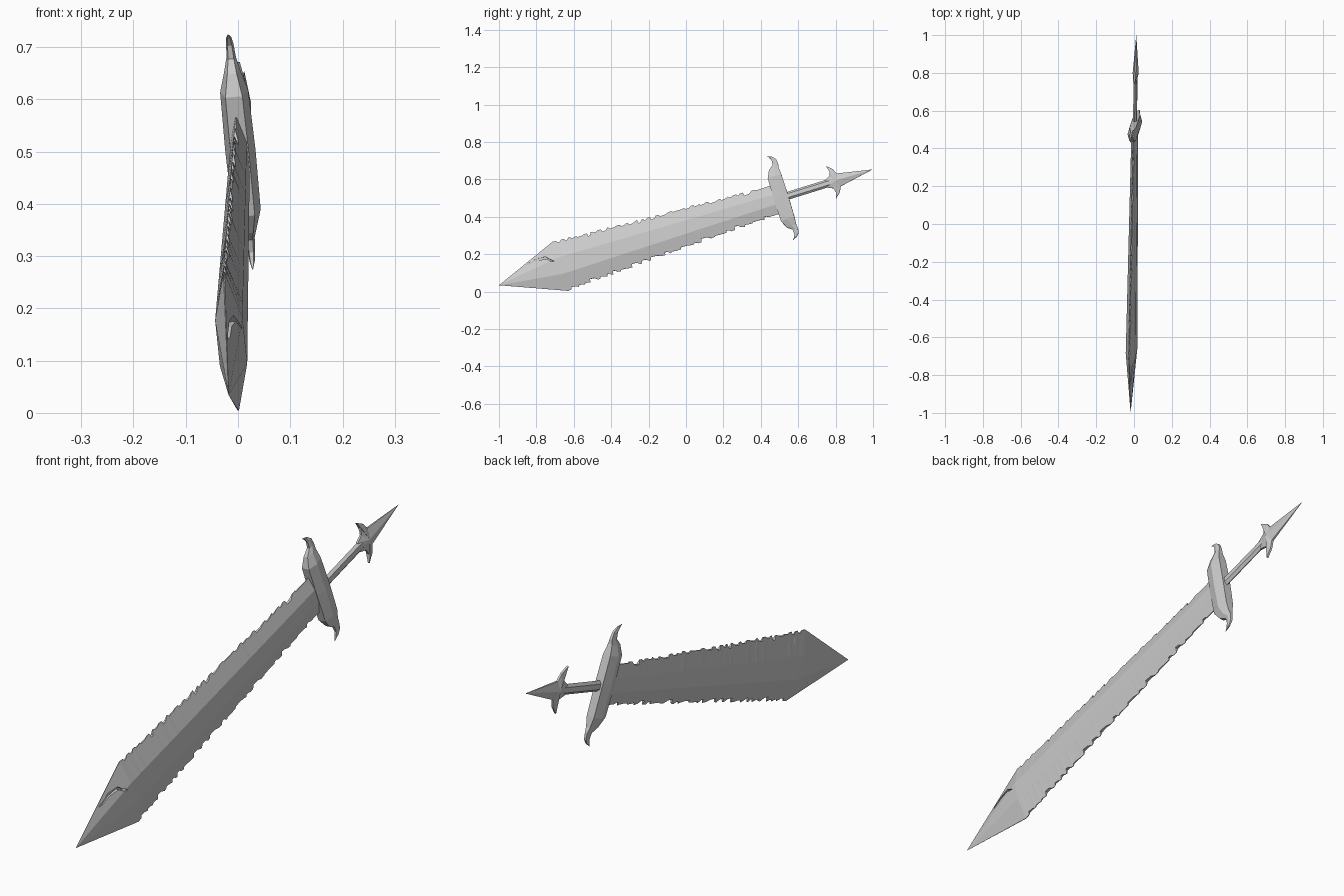
import bpy, bmesh, random
from mathutils import Matrix, Vector

if "Cube" in bpy.data.objects:
    bpy.data.objects.remove(bpy.data.objects["Cube"])

random.seed(7)

# Sword frame: u runs tip to pommel, v across the blade, w through its thickness
A = Vector((0.0143, 0.955, 0.296)).normalized()
V = Vector((-0.1, -0.296, 0.955))
V = (V - A * V.dot(A)).normalized()
W = A.cross(V)
FRAME = Matrix.Translation((-0.018, -1.0, 0.034)) @ Matrix((A, V, W)).transposed().to_4x4()


def finish(name, bm):
    bmesh.ops.remove_doubles(bm, verts=bm.verts, dist=1e-5)
    bmesh.ops.recalc_face_normals(bm, faces=bm.faces)
    bm.transform(FRAME)
    me = bpy.data.meshes.new(name)
    bm.to_mesh(me)
    bm.free()
    ob = bpy.data.objects.new(name, me)
    bpy.context.collection.objects.link(ob)
    return ob


def loft(name, sections):
    """Skin a list of equal-length closed rings and cap both ends."""
    bm = bmesh.new()
    rings = [[bm.verts.new(p) for p in s] for s in sections]
    n = len(rings[0])
    for a, b in zip(rings, rings[1:]):
        for i in range(n):
            j = (i + 1) % n
            bm.faces.new((a[i], a[j], b[j], b[i]))
    bm.faces.new(rings[0])
    bm.faces.new(rings[-1])
    return finish(name, bm)


def interp(pts, u):
    for (u0, d0), (u1, d1) in zip(pts, pts[1:]):
        if u0 <= u <= u1:
            return d0 + (d1 - d0) * (u - u0) / (u1 - u0)
    return 0.0


# Blade: hexagonal section with chipped edges
SHOULDER, END = 0.344, 1.58


def half_width(u):
    if u < SHOULDER:
        return 0.1385 * u / SHOULDER
    return 0.1385 - 0.058 * (u - SHOULDER) / (END - SHOULDER)


def chips():
    pts, u = [(0, 0), (SHOULDER, 0)], SHOULDER + 0.02
    while u < 1.48:
        d = random.uniform(0.007, 0.021)
        length = random.uniform(0.02, 0.06)
        pts += [(u, random.uniform(0, 0.004)), (u + 0.003, d), (u + length * 0.6, d * 0.85),
                (u + length, random.uniform(0, 0.006))]
        u += length + random.uniform(0.005, 0.025)
    return pts + [(END, 0)]


top, bot = chips(), chips()
sections = []
for u in sorted({p[0] for p in top + bot} | {0.0005}):
    h = max(half_width(u), 0.0002)
    r, t = h * 0.33, h * 0.19
    vt, vb = h - interp(top, u), h - interp(bot, u)
    wt, wb = (max(t * (h - e) / (h - r), h * 0.008) for e in (vt, vb))
    sections.append([(u, vt, wt), (u, r, t), (u, -r, t), (u, -vb, wb),
                     (u, -vb, -wb), (u, -r, -t), (u, r, -t), (u, vt, -wt)])
blade = loft("blade", sections)


# Battle scars: shallow grooves cut in each face near the point
def scar(path, w0, w1):
    secs = [[(u, v + g, w0), (u, v + g, w1), (u, v - g, w1), (u, v - g, w0)] for u, v, g in path]
    cutter = loft("scar_cutter", secs)
    cutter.hide_render = True
    mod = blade.modifiers.new("scar", 'BOOLEAN')
    mod.operation, mod.solver, mod.object = 'DIFFERENCE', 'EXACT', cutter
    bpy.context.view_layer.objects.active = blade
    bpy.ops.object.modifier_apply(modifier=mod.name)
    bpy.data.objects.remove(cutter)


scar([(0.155, 0.066, 0.004), (0.19, 0.062, 0.005), (0.235, 0.070, 0.006),
      (0.283, 0.065, 0.006), (0.300, 0.046, 0.005), (0.320, 0.033, 0.001)], 0.002, 0.06)
scar([(0.195, -0.080, 0.004), (0.215, -0.073, 0.005), (0.24, -0.074, 0.001)], -0.06, -0.004)

# Crossguard: faceted bar whose ends curl toward the blade (v, u, half u, half w)
half = [(0.12, 1.58, 0.038, 0.027), (0.16, 1.588, 0.027, 0.015), (0.182, 1.603, 0.015, 0.009),
        (0.208, 1.602, 0.012, 0.007), (0.225, 1.590, 0.008, 0.005), (0.236, 1.572, 0.001, 0.001)]
bar = [(-v, *r) for v, *r in reversed(half)] + [(0, 1.58, 0.04, 0.029)] + half
loft("crossguard", [[(u + a, v, 0.6 * b), (u, v, b), (u - a, v, 0.6 * b),
                     (u - a, v, -0.6 * b), (u, v, -b), (u + a, v, -0.6 * b)]
                    for v, u, a, b in bar])

# Grip: slim six-sided rod
loft("grip", [[(u, h, 0), (u, h * 0.5, t), (u, -h * 0.5, t),
               (u, -h, 0), (u, -h * 0.5, -t), (u, h * 0.5, -t)]
              for u, h, t in [(1.57, 0.021, 0.010), (1.87, 0.021, 0.009)]])

# Pommel: barbed arrowhead raised along its centre
side = [(1.83, 0.020), (1.862, 0.035), (1.868, 0.060), (1.858, 0.092),
        (1.888, 0.066), (1.902, 0.036)]
outline = side + [(2.092, 0.0)] + [(u, -v) for u, v in reversed(side)]
bm = bmesh.new()
front, back = ([bm.verts.new((u, v, w if u < 2 else 0.1 * w)) for u, v in outline] for w in (0.004, -0.004))
peaks = [bm.verts.new((1.885, 0, w)) for w in (0.016, -0.016)]
n = len(outline)
for i in range(n):
    j = (i + 1) % n
    bm.faces.new((front[i], front[j], peaks[0]))
    bm.faces.new((back[j], back[i], peaks[1]))
    bm.faces.new((front[j], front[i], back[i], back[j]))
finish("pommel", bm)
